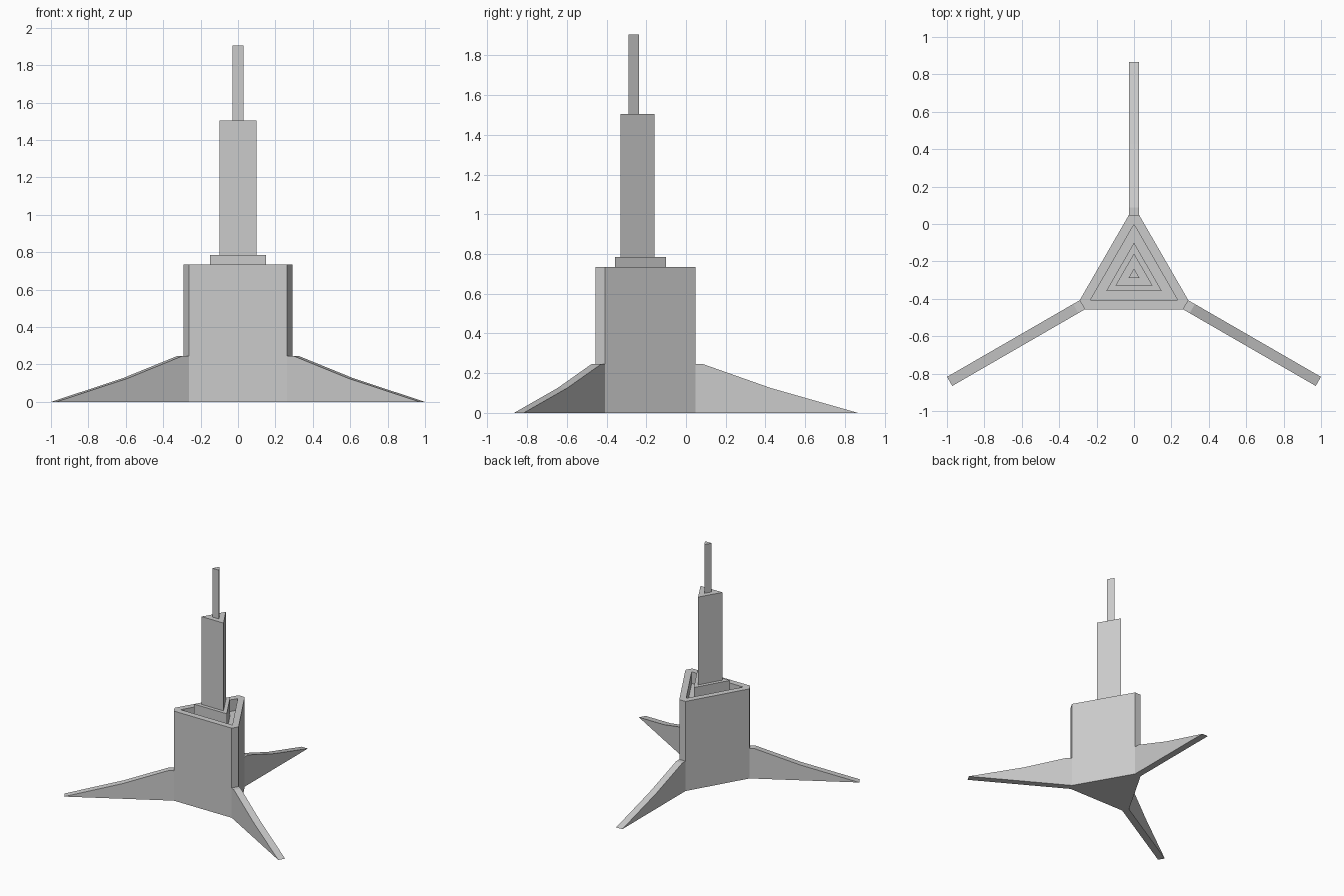
import bpy, bmesh
from math import sin, cos, radians
from mathutils import Vector, Matrix

if "Cube" in bpy.data.objects:
    bpy.data.objects.remove(bpy.data.objects["Cube"])

CY = -0.2725            # y of the three-fold axis
W = 0.028               # half width of legs and body corners
R_BODY, R_TIP = 0.3195, 1.138
R_HOLE, R_BLOCK, R_MAST, R_ANT = 0.27, 0.172, 0.115, 0.035
FLOOR = 0.64


def finish(name, bm):
    bmesh.ops.remove_doubles(bm, verts=bm.verts, dist=1e-5)
    me = bpy.data.meshes.new(name)
    bm.to_mesh(me)
    bm.free()
    ob = bpy.data.objects.new(name, me)
    bpy.context.collection.objects.link(ob)
    return ob


def ring(bm, r, w, z):
    """Triangle ring with corners cut to half width w (w = 0: sharp)."""
    out = []
    for k in range(3):
        a = radians(90 + 120 * k)
        d, t = Vector((cos(a), sin(a), 0)), Vector((-sin(a), cos(a), 0))
        for s in (-w, w):
            out.append(bm.verts.new(d * r + t * s + Vector((0, CY, z))))
    return out


def loft(name, sections, bottom=False, top=False):
    bm = bmesh.new()
    rings = [ring(bm, *s) for s in sections]
    for a, b in zip(rings, rings[1:]):
        for i in range(6):
            j = (i + 1) % 6
            bm.faces.new((a[i], a[j], b[j], b[i]))
    if bottom:
        bm.faces.new(rings[0][::-1])
    if top:
        bm.faces.new(rings[-1])
    return finish(name, bm)


# Hollow-topped body with sunken floor
loft("body", [(R_BODY, W, 0), (R_BODY, W, 0.735), (R_HOLE, 0, 0.735),
              (R_HOLE, 0, FLOOR), (R_BLOCK, 0, FLOOR)], bottom=True)
# Stepped triangular tower
loft("mast_base", [(R_BLOCK, 0, FLOOR), (R_BLOCK, 0, 0.785), (R_MAST, 0, 0.785)])
loft("mast", [(R_MAST, 0, 0.785), (R_MAST, 0, 1.505), (R_ANT, 0, 1.505)])
loft("antenna", [(R_ANT, 0, 1.505), (R_ANT, 0, 1.905)], top=True)

# Three tapering legs, open where they meet the body
profile = [(R_BODY, 0), (R_TIP, 0), (0.70, 0.125), (0.36, 0.245), (R_BODY, 0.245)]
for k, name in enumerate(("leg_back", "leg_left", "leg_right")):
    bm = bmesh.new()
    right = [bm.verts.new((W, r, z)) for r, z in profile]
    left = [bm.verts.new((-W, r, z)) for r, z in profile]
    bm.faces.new(right)
    bm.faces.new(left[::-1])
    for i in range(len(profile) - 1):
        bm.faces.new((right[i + 1], right[i], left[i], left[i + 1]))
    bm.transform(Matrix.Translation((0, CY, 0)) @ Matrix.Rotation(radians(120 * k), 4, 'Z'))
    bmesh.ops.recalc_face_normals(bm, faces=bm.faces)
    finish(name, bm)
